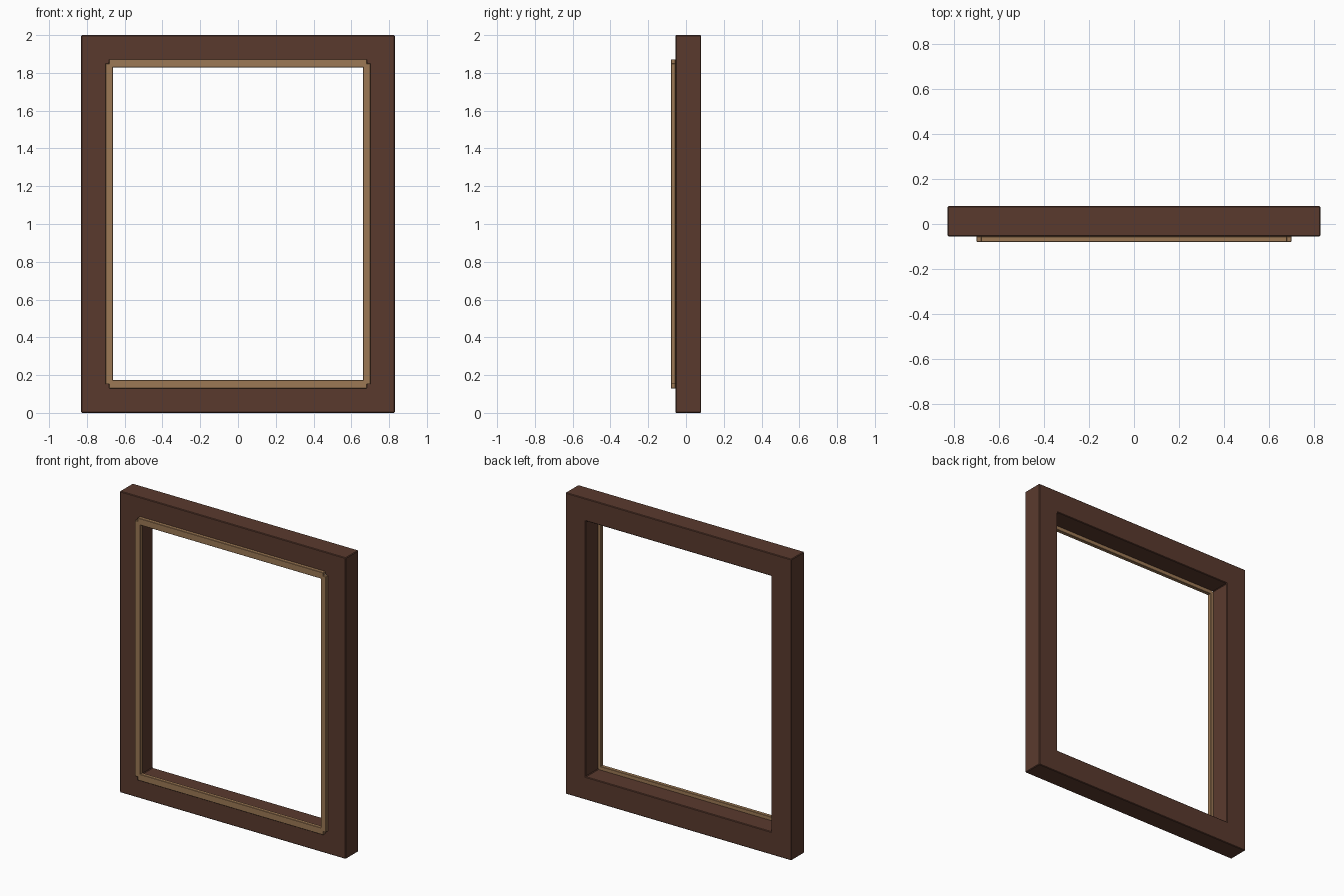
import bpy, bmesh

if "Cube" in bpy.data.objects:
    bpy.data.objects.remove(bpy.data.objects["Cube"])

def material(name, rgb):
    m = bpy.data.materials.new(name)
    m.diffuse_color = (*rgb, 1.0)
    m.use_nodes = True
    m.node_tree.nodes["Principled BSDF"].inputs["Base Color"].default_value = m.diffuse_color
    return m

dark_wood = material("dark_brown_wood", (0.102, 0.042, 0.027))
light_wood = material("light_tan_wood", (0.335, 0.190, 0.090))

# Outer size, opening half-size and depth positions
HALF_W, HEIGHT = 0.83, 2.0
OPEN_X, OPEN_Z0, OPEN_Z1 = 0.682, 0.152, 1.85
FRONT, BACK = -0.055, 0.08
TRIM_FRONT = -0.08
TRIM = 0.02  # half the width of a trim strip

def new_object(name, bm, mat, bevel):
    bmesh.ops.recalc_face_normals(bm, faces=bm.faces)
    me = bpy.data.meshes.new(name)
    bm.to_mesh(me)
    bm.free()
    me.materials.append(mat)
    ob = bpy.data.objects.new(name, me)
    bpy.context.collection.objects.link(ob)
    mod = ob.modifiers.new("soft_edges", 'BEVEL')
    mod.width = bevel
    mod.segments = 1
    mod.limit_method = 'ANGLE'
    return ob

def box(name, x0, x1, y0, y1, z0, z1, mat):
    bm = bmesh.new()
    bmesh.ops.create_cube(bm, size=1)
    for v in bm.verts:
        v.co = (x1 if v.co.x > 0 else x0,
                y1 if v.co.y > 0 else y0,
                z1 if v.co.z > 0 else z0)
    return new_object(name, bm, mat, 0.002)

# Main frame: rectangular ring extruded through its depth
def rect(bm, x, z0, z1):
    return [bm.verts.new((px, FRONT, pz))
            for px, pz in ((-x, z0), (x, z0), (x, z1), (-x, z1))]

bm = bmesh.new()
outer = rect(bm, HALF_W, 0, HEIGHT)
inner = rect(bm, OPEN_X, OPEN_Z0, OPEN_Z1)
ring = [bm.faces.new((outer[i], outer[(i + 1) % 4], inner[(i + 1) % 4], inner[i]))
        for i in range(4)]
ext = bmesh.ops.extrude_face_region(bm, geom=ring, use_keep_orig=True)
bmesh.ops.translate(bm, vec=(0, BACK - FRONT, 0),
                    verts=[g for g in ext["geom"] if isinstance(g, bmesh.types.BMVert)])
new_object("frame", bm, dark_wood, 0.004)

# Trim strips centred on the edges of the opening, on the front face
for name, z in (("bottom_trim", OPEN_Z0), ("top_trim", OPEN_Z1)):
    box(name, -OPEN_X, OPEN_X, TRIM_FRONT, FRONT, z - TRIM - 0.002, z + TRIM + 0.002, light_wood)
for name, x in (("left_trim", -OPEN_X), ("right_trim", OPEN_X)):
    box(name, x - TRIM + 0.001, x + TRIM - 0.001, TRIM_FRONT, FRONT, OPEN_Z0, OPEN_Z1, light_wood)
